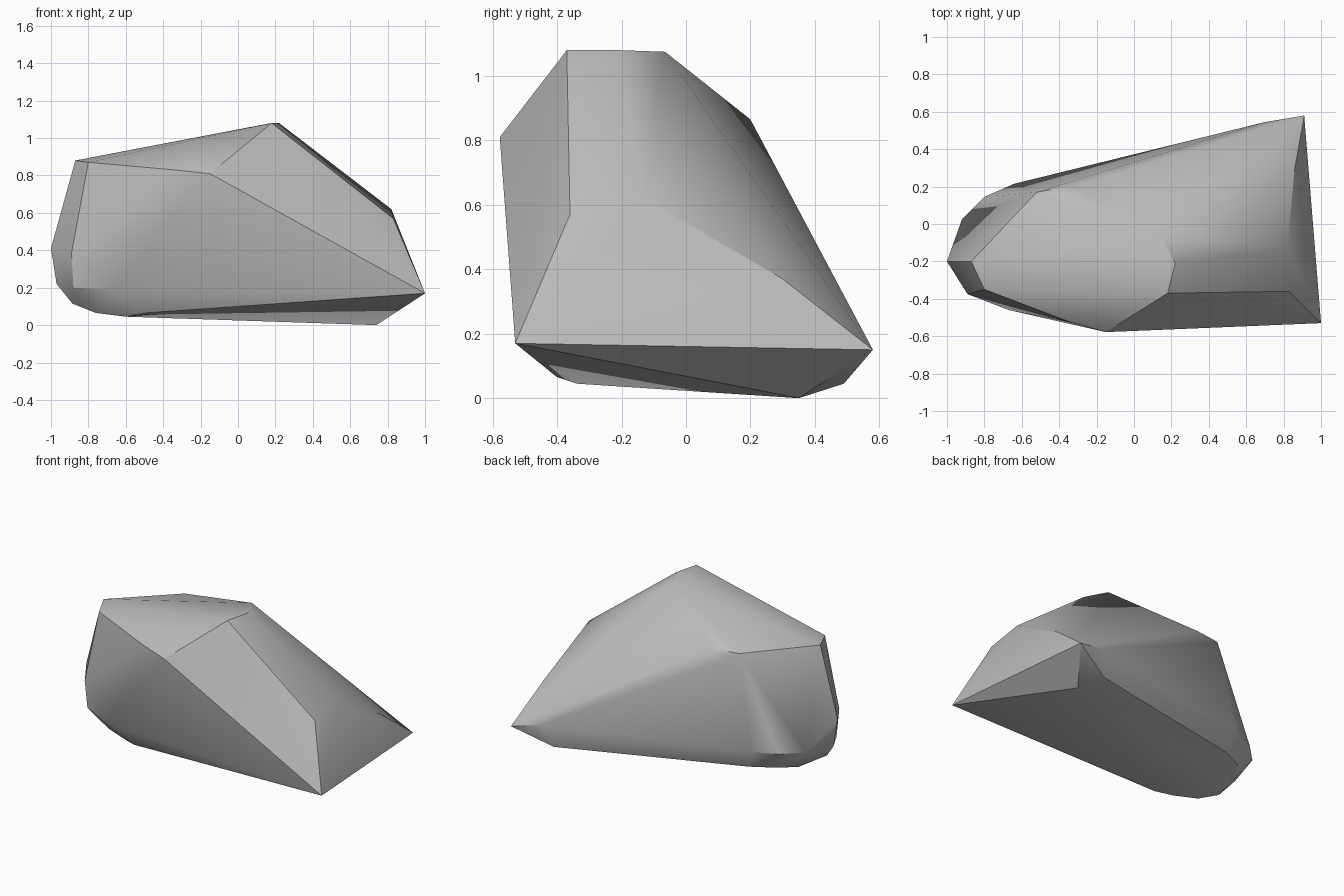
import bpy
import bmesh
import math
from mathutils import Vector

# Remove the default cube only
default_cube = bpy.data.objects.get("Cube")
if default_cube is not None:
    bpy.data.objects.remove(default_cube, do_unlink=True)


def make_material(name, colour):
    material = bpy.data.materials.new(name)
    material.use_nodes = True
    material.diffuse_color = colour
    shader = material.node_tree.nodes["Principled BSDF"]
    shader.inputs["Base Color"].default_value = colour
    shader.inputs["Roughness"].default_value = 0.9
    return material


def build_hull(name, corner_rings, material):
    """Wrap a tight convex skin around the rings of chipped corners."""
    mesh = bpy.data.meshes.new(name)
    bm = bmesh.new()
    for ring in corner_rings:
        for corner in ring:
            bm.verts.new(Vector(corner))
    hull = bmesh.ops.convex_hull(bm, input=bm.verts[:])
    loose = [v for v in bm.verts if not v.link_faces]
    bmesh.ops.delete(bm, geom=loose, context="VERTS")
    bmesh.ops.recalc_face_normals(bm, faces=bm.faces[:])
    bm.to_mesh(mesh)
    bm.free()
    mesh.materials.append(material)
    rock = bpy.data.objects.new(name, mesh)
    bpy.context.collection.objects.link(rock)
    return rock


# Crown: the sloping top facet
crown = [
    (.18, -.37, 1.08), (.22, -.21, 1.08), (.15, -.065, 1.075),
    (-.34, .2, .865), (-.52, .17, .87), (-.87, -.2, .88), (-.8, -.35, .87),
]

# Shoulder: front brow and the chipped nose on the left end
shoulder = [
    (-.34, -.525, .83), (-.15, -.578, .81),
    (.83, -.36, .57), (.82, -.13, .62), (.86, .3, .37),
]

# Belly: widest outline, with the two sharp corners at one end
belly = [
    (1, -.53, .17), (.91, .58, .15), (.7, .545, .2),
    (-.64, .215, .25), (-.8, .145, .25), (-.92, .025, .25),
    (-1, -.2, .41), (-.97, -.2, .22), (-.89, -.375, .385),
    (-.88, -.36, .2), (-.67, -.46, .19),
]

# Base: gently tilted underside
base = [
    (.74, .35, 0), (.65, .49, .045), (-.59, .17, .12),
    (-.75, .09, .125), (-.82, -.04, .1), (-.885, -.25, .115),
    (-.76, -.3, .065), (-.6, -.34, .045), (-.5, -.4, .065),
]

stone_grey = make_material("stone grey", (.5, .5, .5, 1))
boulder = build_hull("boulder", [crown, shoulder, belly, base], stone_grey)

# Soft shading across shallow bends, crisp along the ridges
bpy.ops.object.select_all(action="DESELECT")
boulder.select_set(True)
bpy.context.view_layer.objects.active = boulder
bpy.ops.object.shade_smooth_by_angle(angle=math.radians(30))
